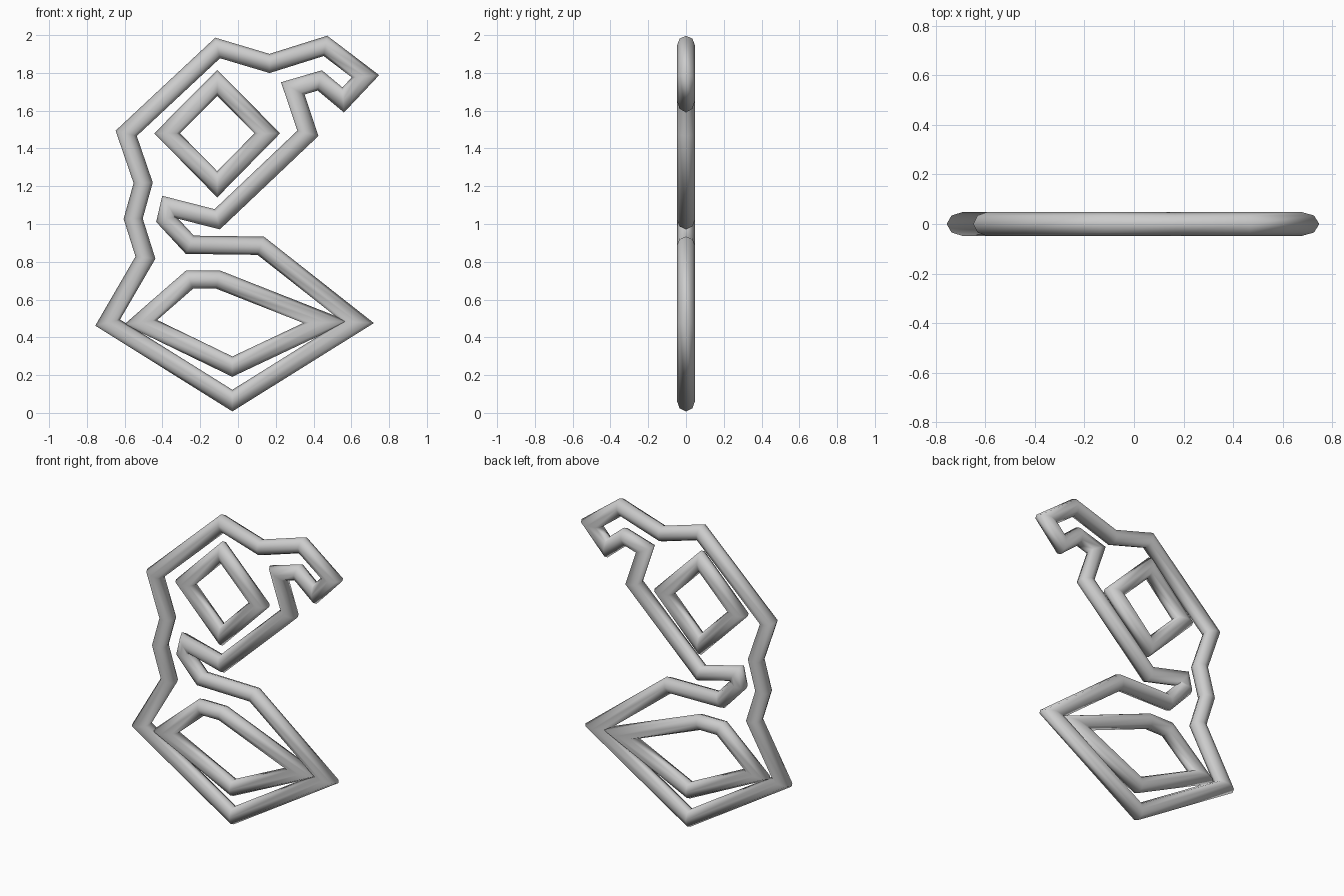
import bpy, bmesh, math
from mathutils import Vector

if "Cube" in bpy.data.objects:
    bpy.data.objects.remove(bpy.data.objects["Cube"])

RADIUS = 0.0485
SIDES = 8

grey = bpy.data.materials.new("light grey")
grey.use_nodes = True
colour = (0.6, 0.6, 0.6, 1)
grey.diffuse_color = colour
grey.node_tree.nodes["Principled BSDF"].inputs["Base Color"].default_value = colour


def tube_loop(name, points):
    """Closed mitred tube along (x, z) points in the plane y = 0."""
    pts = [Vector(p) for p in points]
    bm = bmesh.new()
    rings = []
    for i, p in enumerate(pts):
        d1 = (p - pts[i - 1]).normalized()
        d2 = (pts[(i + 1) % len(pts)] - p).normalized()
        n1, n2 = Vector((-d1.y, d1.x)), Vector((-d2.y, d2.x))
        miter = (n1 + n2).normalized()
        miter /= miter.dot(n1)
        ring = []
        for k in range(SIDES):
            a = math.tau * k / SIDES
            q = p + miter * (RADIUS * math.cos(a))
            ring.append(bm.verts.new((q.x, RADIUS * math.sin(a), q.y)))
        rings.append(ring)
    for i, ring in enumerate(rings):
        prev = rings[i - 1]
        for k in range(SIDES):
            j = (k + 1) % SIDES
            bm.faces.new((prev[k], prev[j], ring[j], ring[k])).smooth = True
    bmesh.ops.recalc_face_normals(bm, faces=bm.faces)
    mesh = bpy.data.meshes.new(name)
    bm.to_mesh(mesh)
    bm.free()
    mesh.materials.append(grey)
    obj = bpy.data.objects.new(name, mesh)
    bpy.context.collection.objects.link(obj)
    return obj


# Outer contour, from the bottom tip around the right side
tube_loop("outline_tube", [
    (-.03, .065), (.635, .48), (.12, .885), (-.255, .89), (-.38, 1.025),
    (-.365, 1.09), (-.11, 1.025), (.37, 1.48), (.29, 1.718), (.433, 1.76),
    (.557, 1.657), (.675, 1.782), (.463, 1.943), (.167, 1.85),
    (-.108, 1.932), (-.592, 1.48), (-.502, 1.218), (-.555, 1.028),
    (-.49, .822), (-.69, .478)])

# Upper inner diamond
tube_loop("upper_diamond_tube", [
    (-.375, 1.48), (-.11, 1.21), (.155, 1.48), (-.11, 1.747)])

# Lower inner lozenge
tube_loop("lower_lozenge_tube", [
    (-.515, .48), (-.03, .245), (.468, .48), (-.106, .706), (-.256, .706)])
